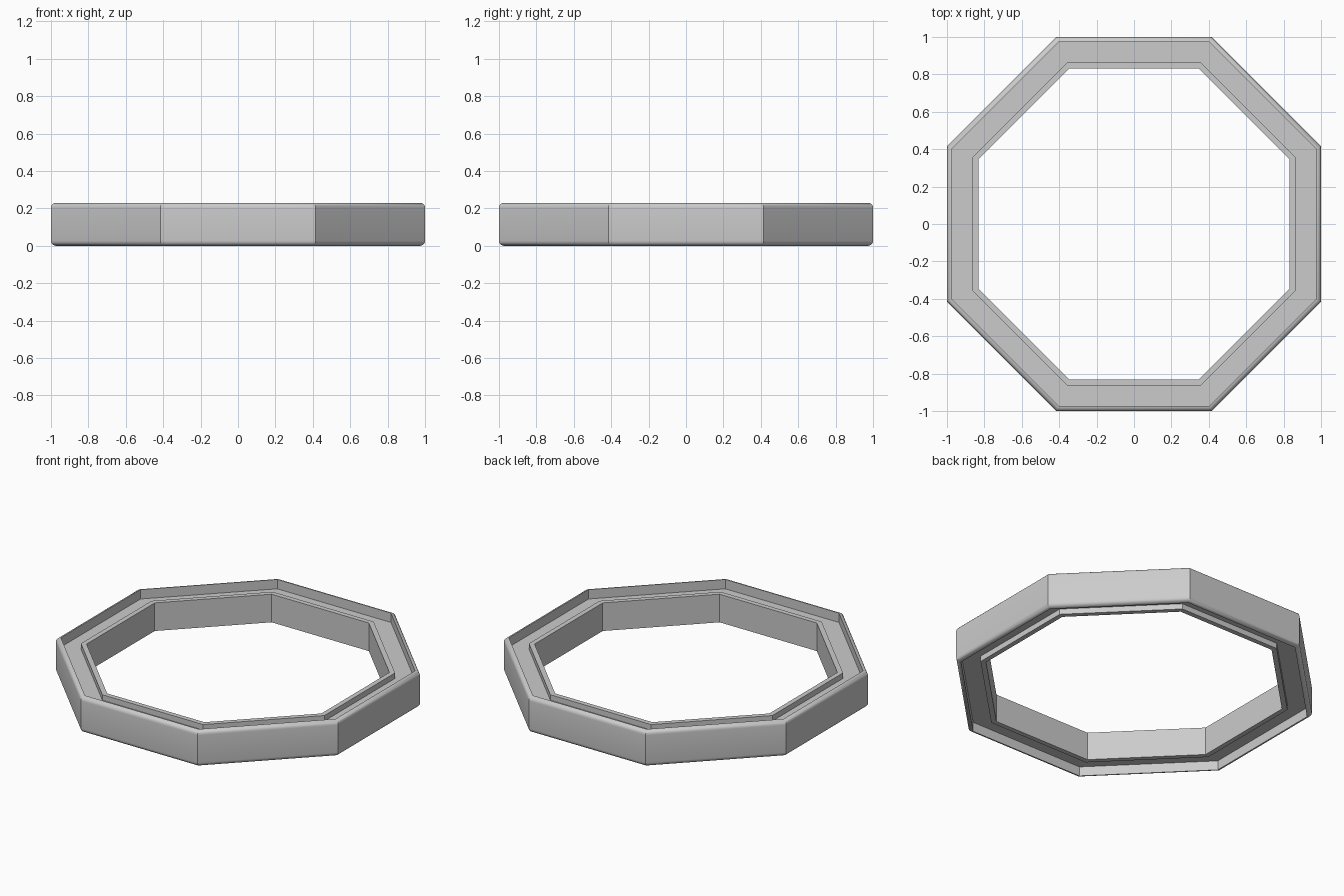
import bpy, bmesh
from math import sin, cos, pi

cube = bpy.data.objects.get("Cube")
if cube:
    bpy.data.objects.remove(cube, do_unlink=True)

SIDES = 8
HEIGHT = 0.23
ROUND = 0.027       # rounding of the outer rim, equal to its thickness
CHANNEL = 0.06      # depth of the recess between rim and lip
LIP_DROP = 0.025    # lip sits slightly below the rim
INNER, LIP_OUTER, RIM_INNER = 0.832, 0.863, 1 - ROUND
STEPS = 6

# Plain grey material
grey = bpy.data.materials.new("grey")
grey.use_nodes = True
grey.diffuse_color = (0.6, 0.6, 0.6, 1)
grey.node_tree.nodes["Principled BSDF"].inputs["Base Color"].default_value = (0.6, 0.6, 0.6, 1)

# Upper half of the cross-section, from the hole outwards (apothem, z)
upper = [(INNER, HEIGHT - LIP_DROP), (LIP_OUTER, HEIGHT - LIP_DROP),
         (LIP_OUTER, HEIGHT - CHANNEL), (RIM_INNER, HEIGHT - CHANNEL)]
for i in range(STEPS + 1):
    a = pi / 2 * (1 - i / STEPS)
    upper.append((RIM_INNER + ROUND * cos(a), HEIGHT - ROUND + ROUND * sin(a)))

# Lower half mirrors the upper half
profile = upper + [(r, HEIGHT - z) for r, z in reversed(upper)]

# Sweep the section around the octagon
bm = bmesh.new()
rings = []
for k in range(SIDES):
    a = 2 * pi * (k + 0.5) / SIDES
    s = 1 / cos(pi / SIDES)
    rings.append([bm.verts.new((r * s * cos(a), r * s * sin(a), z)) for r, z in profile])
n = len(profile)
for k in range(SIDES):
    here, after = rings[k], rings[(k + 1) % SIDES]
    for i in range(n):
        j = (i + 1) % n
        bm.faces.new((here[i], here[j], after[j], after[i]))
bmesh.ops.recalc_face_normals(bm, faces=bm.faces)

mesh = bpy.data.meshes.new("octagonal_ring")
bm.to_mesh(mesh)
bm.free()
mesh.materials.append(grey)
ring = bpy.data.objects.new("octagonal_ring", mesh)
bpy.context.collection.objects.link(ring)

# Smooth the rounded rim, keep the corners sharp
bpy.ops.object.select_all(action='DESELECT')
ring.select_set(True)
bpy.context.view_layer.objects.active = ring
bpy.ops.object.shade_smooth_by_angle(angle=pi / 6)
